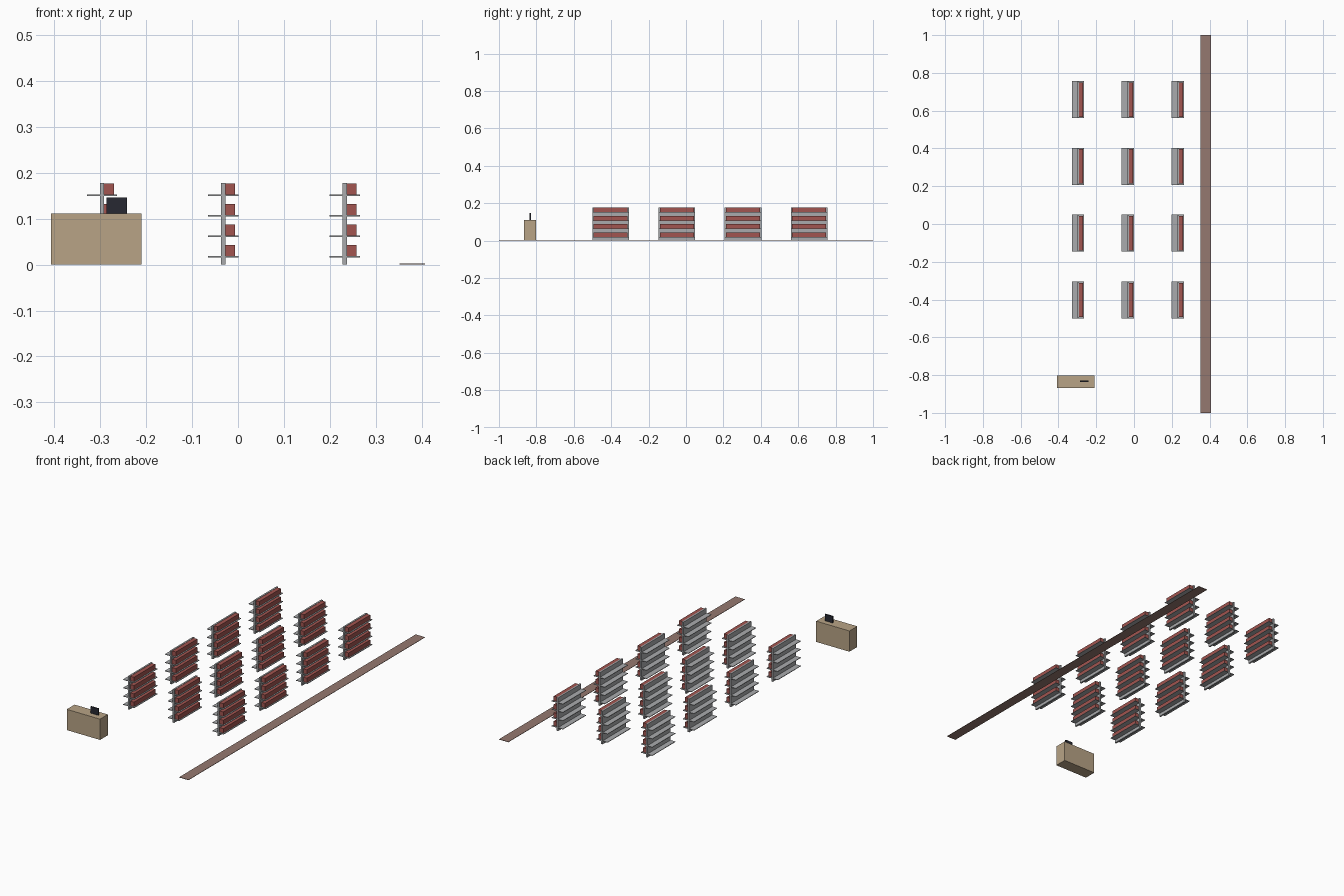
import bpy
import bmesh
from mathutils import Matrix, Vector

cube = bpy.data.objects.get("Cube")
if cube:
    bpy.data.objects.remove(cube, do_unlink=True)


def material(name, rgb):
    mat = bpy.data.materials.new(name)
    mat.use_nodes = True
    mat.diffuse_color = (*rgb, 1)
    bsdf = mat.node_tree.nodes["Principled BSDF"]
    bsdf.inputs["Base Color"].default_value = (*rgb, 1)
    bsdf.inputs["Roughness"].default_value = 0.8
    return mat


def box_mesh(name, mat, boxes):
    """One mesh from boxes given as (low corner, high corner)."""
    bm = bmesh.new()
    for low, high in boxes:
        low, high = Vector(low), Vector(high)
        matrix = Matrix.Translation((low + high) / 2) @ Matrix.Diagonal((*(high - low), 1))
        bmesh.ops.create_cube(bm, size=1, matrix=matrix)
    mesh = bpy.data.meshes.new(name)
    bm.to_mesh(mesh)
    bm.free()
    mesh.materials.append(mat)
    return mesh


def place(name, mesh, x=0, y=0):
    obj = bpy.data.objects.new(name, mesh)
    obj.location = (x, y, 0)
    bpy.context.collection.objects.link(obj)


grey = material("grey metal", (0.40, 0.41, 0.42))
red = material("dull red", (0.36, 0.09, 0.08))
tan = material("tan wood", (0.48, 0.37, 0.24))
brown = material("brown floor", (0.30, 0.19, 0.16))
dark = material("dark screen", (0.02, 0.022, 0.032))

# Display rack: upright panel, boards through it, goods on the +x side
HALF = 0.098
GOODS_HALF = 0.091
LEVELS = [0.016 + 0.0445 * i for i in range(4)]
panel = box_mesh("rack_panel", grey, [((-0.0045, -HALF, 0), (0.0045, HALF, 0.178))])
boards = box_mesh("rack_boards", grey,
                  [((-0.033, -HALF, z), (0.033, HALF, z + 0.003)) for z in LEVELS])
goods = box_mesh("rack_goods", red,
                 [((0.0045, -GOODS_HALF, z + 0.003), (0.026, GOODS_HALF, z + 0.027)) for z in LEVELS])

# Three columns of four racks
for col in range(3):
    for row in range(4):
        x = -0.032 + 0.2645 * (col - 1)
        y = 0.128 + 0.3537 * (row - 1.5)
        for mesh in (panel, boards, goods):
            place(f"{mesh.name}_{col + 1}_{row + 1}", mesh, x, y)

# Checkout counter with an upright screen
place("counter", box_mesh("counter", tan, [((-0.407, -0.867, 0), (-0.21, -0.801, 0.111))]))
place("screen", box_mesh("screen", dark, [((-0.287, -0.836, 0.111), (-0.242, -0.829, 0.146))]))

# Long walkway strip on the floor
place("walkway", box_mesh("walkway", brown, [((0.352, -1, 0), (0.407, 1, 0.002))]))
